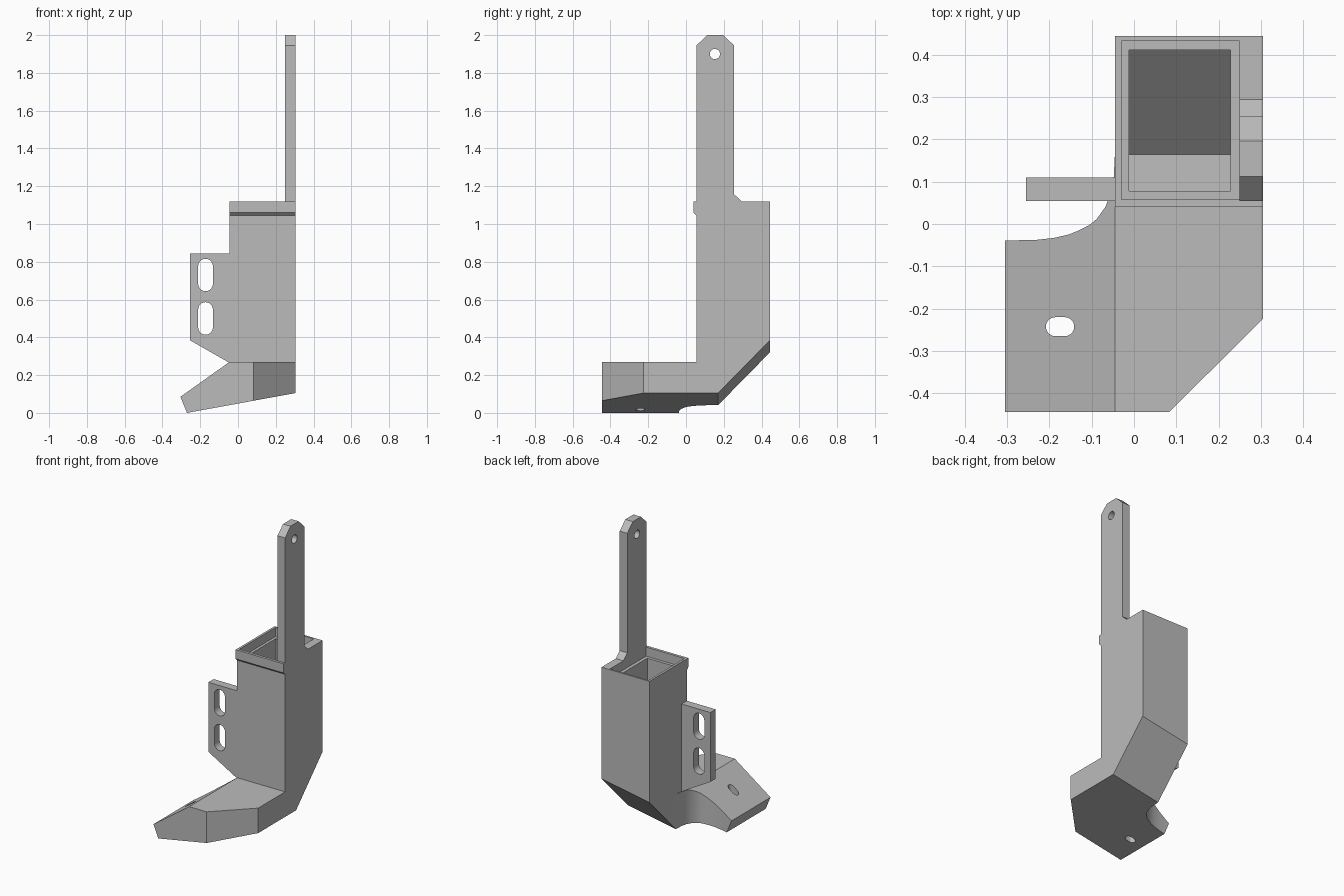
import bpy, bmesh, math

if "Cube" in bpy.data.objects:
    bpy.data.objects.remove(bpy.data.objects["Cube"])

SLOPE = 0.1826


def floor_z(x):
    """Underside of the duct, rising to the right."""
    return SLOPE * (x + 0.27)


def prism(name, pts, axis, lo, hi, sheared=False):
    """Extrude a 2D outline along an axis; sheared follows the sloped underside."""
    place = {'X': lambda p, t: (t, p[0], p[1]),
             'Y': lambda p, t: (p[0], t, p[1]),
             'Z': lambda p, t: (p[0], p[1], t)}[axis]
    bm = bmesh.new()
    a = [bm.verts.new(place(p, lo)) for p in pts]
    b = [bm.verts.new(place(p, hi)) for p in pts]
    n = len(pts)
    bm.faces.new(a)
    bm.faces.new(b[::-1])
    for i in range(n):
        bm.faces.new((a[i], b[i], b[(i + 1) % n], a[(i + 1) % n]))
    if sheared:
        for v in bm.verts:
            if v.co.z < 0.6:
                v.co.z += floor_z(v.co.x)
    bmesh.ops.recalc_face_normals(bm, faces=bm.faces)
    me = bpy.data.meshes.new(name)
    bm.to_mesh(me)
    bm.free()
    ob = bpy.data.objects.new(name, me)
    bpy.context.collection.objects.link(ob)
    return ob


def rect(x0, x1, y0, y1):
    return [(x0, y0), (x1, y0), (x1, y1), (x0, y1)]


def stadium(cu, cv, half, r, along_u, n=12):
    """Rounded slot outline (half = half the straight length)."""
    pts = []
    for s in (1, -1):
        for i in range(n + 1):
            t = -math.pi / 2 + math.pi * i / n
            u, v = s * (half + r * math.cos(t)), s * r * math.sin(t)
            pts.append((cu + u, cv + v) if along_u else (cu - v, cv + u))
    if half == 0:
        pts = [(cu + r * math.cos(2 * math.pi * i / 24),
                cv + r * math.sin(2 * math.pi * i / 24)) for i in range(24)]
    return pts


def combine(ob, other, op):
    mod = ob.modifiers.new("bool", 'BOOLEAN')
    mod.operation, mod.solver, mod.object = op, 'EXACT', other
    bpy.context.view_layer.objects.active = ob
    bpy.ops.object.modifier_apply(modifier=mod.name)
    bpy.data.objects.remove(other, do_unlink=True)


# Concave curve on the back left of the nozzle
curve = [(-0.045, 0.17), (-0.048, 0.11), (-0.055, 0.072), (-0.068, 0.04),
         (-0.088, 0.012), (-0.105, -0.002), (-0.13, -0.015), (-0.155, -0.025),
         (-0.19, -0.033), (-0.235, -0.038), (-0.4, -0.04)]

# Outer nozzle: side profile trimmed by its plan outline
body = prism("fan_duct", [(-0.27, 0), (0.305, floor_z(0.305)), (0.305, 0.27),
                          (-0.045, 0.27), (-0.305, 0.085)], 'Y', -0.445, 0.17)
plan = [(-0.4, -0.5), (0.028, -0.5), (0.35, -0.18), (0.35, 0.3), (-0.045, 0.3)]
combine(body, prism("plan", plan + curve, 'Z', -0.2, 0.5), 'INTERSECT')

# Tower with front lip and slanted back underside
combine(body, prism("tower", [(0.055, 0), (0.17, 0), (0.445, 0.28), (0.445, 1.12),
                              (0.04, 1.12), (0.04, 1.06), (0.055, 1.045)],
                    'X', -0.045, 0.305, True), 'UNION')

# Mounting tab
combine(body, prism("tab", [(-0.255, 0.385), (-0.045, 0.265), (-0.03, 0.265),
                            (-0.03, 0.843), (-0.255, 0.843)], 'Y', 0.055, 0.11), 'UNION')

# Tall arm
combine(body, prism("arm", [(0.055, 1.08), (0.295, 1.08), (0.295, 1.12), (0.255, 1.157),
                            (0.255, 1.945), (0.197, 2.0), (0.112, 2.0), (0.055, 1.945)],
                    'X', 0.25, 0.305), 'UNION')

# Hollow of the nozzle, with dividers and a post around the screw slot
hollow = prism("nozzle_hollow", [(-0.4, floor_z(-0.4) + 0.02), (0.228, floor_z(0.228) + 0.02),
                                 (0.228, 0.245), (-0.038, 0.245), (-0.4, -0.012)],
               'Y', -0.425, 0.12)
inner = [(-0.5, -0.5), (0.0, -0.5), (0.33, -0.17), (0.33, 0.3), (-0.012, 0.3)]
combine(hollow, prism("inner_plan", inner + [(x + 0.022, y - 0.022) for x, y in curve[1:-1]]
                      + [(-0.5, -0.062)], 'Z', -0.3, 0.5), 'INTERSECT')
for y in (-0.308, -0.178):
    combine(hollow, prism("divider", rect(-0.5, -0.2, y - 0.01, y + 0.01),
                          'Z', -0.3, 0.5), 'DIFFERENCE')
combine(hollow, prism("post", stadium(-0.175, -0.243, 0.011, 0.04, True),
                      'Z', -0.3, 0.5), 'DIFFERENCE')

# Hollow of the tower and the stepped opening at its top
combine(hollow, prism("tower_hollow", [(0.078, 0.02), (0.165, 0.02), (0.412, 0.267),
                                       (0.412, 1.09), (0.078, 1.09)],
                      'X', -0.012, 0.228, True), 'UNION')
combine(body, hollow, 'DIFFERENCE')
combine(body, prism("step", rect(-0.03, 0.25, 0.058, 0.433), 'Z', 1.06, 1.3), 'DIFFERENCE')

# Screw slot, tab slots and arm hole
combine(body, prism("slot", stadium(-0.175, -0.243, 0.011, 0.0225, True),
                    'Z', -0.3, 0.5), 'DIFFERENCE')
for z in (0.73, 0.5):
    combine(body, prism("slot", stadium(-0.172, z, 0.047, 0.039, False),
                        'Y', 0.0, 0.2), 'DIFFERENCE')
combine(body, prism("hole", stadium(0.153, 1.9, 0, 0.027, True), 'X', 0.2, 0.4), 'DIFFERENCE')

# Merge leftover coplanar pieces
bm = bmesh.new()
bm.from_mesh(body.data)
bmesh.ops.remove_doubles(bm, verts=bm.verts, dist=1e-5)
bmesh.ops.dissolve_limit(bm, angle_limit=0.005, verts=bm.verts, edges=bm.edges)
bm.to_mesh(body.data)
bm.free()

mat = bpy.data.materials.new("grey plastic")
mat.diffuse_color = (0.5, 0.5, 0.5, 1)
mat.use_nodes = True
mat.node_tree.nodes["Principled BSDF"].inputs["Base Color"].default_value = mat.diffuse_color
body.data.materials.clear()
body.data.materials.append(mat)
for p in body.data.polygons:
    p.material_index = 0
bpy.ops.object.select_all(action='DESELECT')
body.select_set(True)
bpy.context.view_layer.objects.active = body
bpy.ops.object.shade_smooth_by_angle(angle=math.radians(25))
